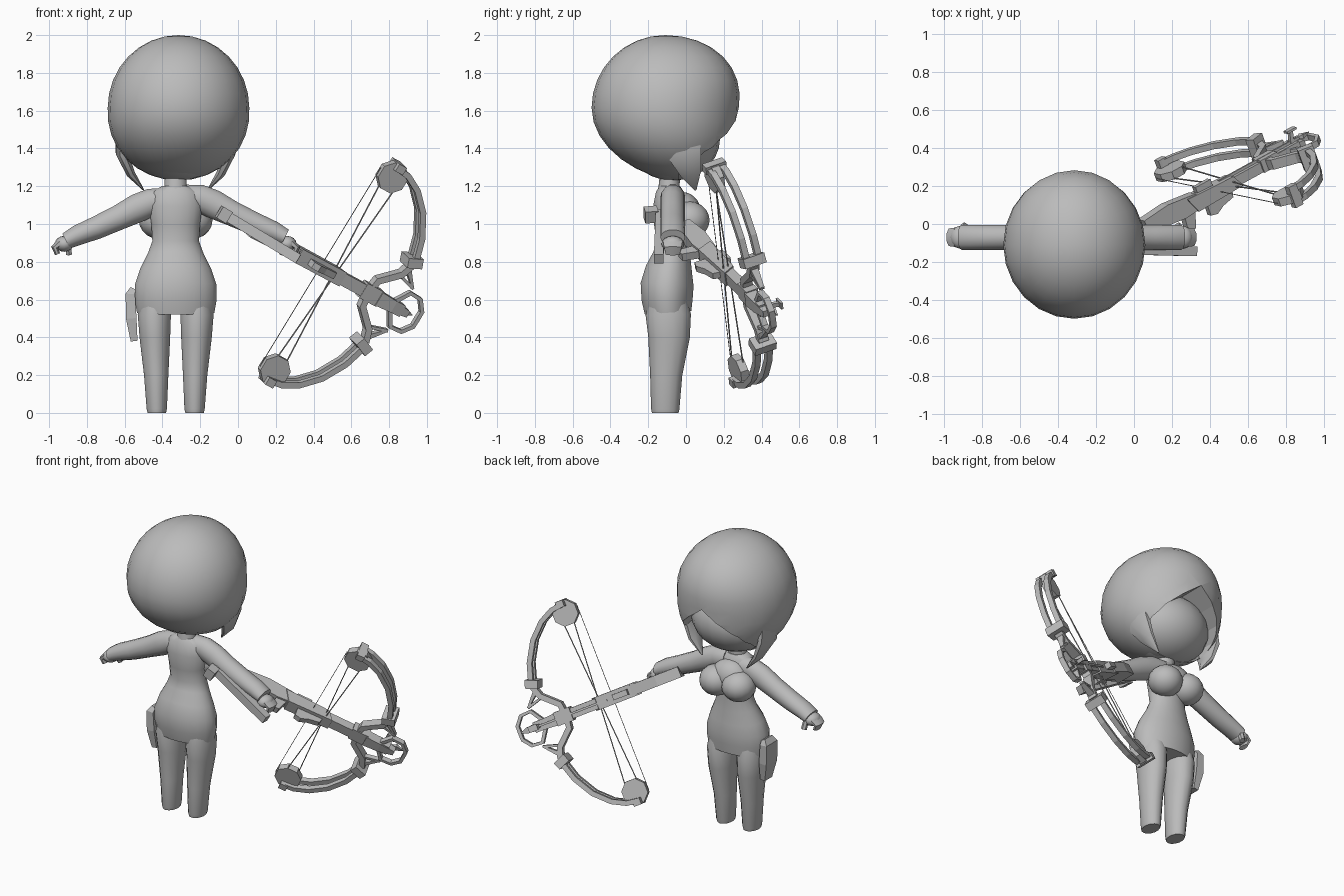
import bpy, bmesh, math
from mathutils import Vector as V

if "Cube" in bpy.data.objects:
    bpy.data.objects.remove(bpy.data.objects["Cube"])

grey = bpy.data.materials.new("plain_grey")
grey.use_nodes = True
grey.diffuse_color = (0.5, 0.5, 0.5, 1)
grey.node_tree.nodes["Principled BSDF"].inputs["Base Color"].default_value = (0.5, 0.5, 0.5, 1)

Y = V((0, 1, 0))
MID = -0.33  # centre line of the figure


def finish(name, bm, smooth=True):
    bmesh.ops.recalc_face_normals(bm, faces=bm.faces)
    mesh = bpy.data.meshes.new(name)
    bm.to_mesh(mesh)
    bm.free()
    obj = bpy.data.objects.new(name, mesh)
    bpy.context.collection.objects.link(obj)
    mesh.materials.append(grey)
    if smooth:
        bpy.ops.object.select_all(action='DESELECT')
        obj.select_set(True)
        bpy.context.view_layer.objects.active = obj
        bpy.ops.object.shade_smooth_by_angle(angle=math.radians(45))
    return obj


def sweep(name, path, sizes, sides=14, up=Y, smooth=True):
    """Tube along a path; each size is (half width, half depth along up)."""
    path = [V(p) for p in path]
    if isinstance(sizes, tuple):
        sizes = [sizes] * len(path)
    bm = bmesh.new()
    rings = []
    grow = math.sqrt(2) if sides == 4 else 1
    for i, p in enumerate(path):
        t = (path[min(i + 1, len(path) - 1)] - path[max(i - 1, 0)]).normalized()
        across = t.cross(up).normalized()
        deep = across.cross(t)
        ring = []
        for k in range(sides):
            ang = math.tau * (k + 0.5) / sides
            ring.append(bm.verts.new(p + across * (math.cos(ang) * sizes[i][0] * grow)
                                     + deep * (math.sin(ang) * sizes[i][1] * grow)))
        rings.append(ring)
    for a, b in zip(rings, rings[1:]):
        for k in range(sides):
            j = (k + 1) % sides
            bm.faces.new((a[k], a[j], b[j], b[k]))
    bm.faces.new(rings[0])
    bm.faces.new(rings[-1])
    return finish(name, bm, smooth)


def prism(name, points, vec):
    bm = bmesh.new()
    face = bm.faces.new([bm.verts.new(p) for p in points])
    new = bmesh.ops.extrude_face_region(bm, geom=[face])["geom"]
    bmesh.ops.translate(bm, vec=vec, verts=[g for g in new if isinstance(g, bmesh.types.BMVert)])
    return finish(name, bm, False)


def ball(name, centre, radii, u=20, v=14, warp=None):
    bm = bmesh.new()
    bmesh.ops.create_uvsphere(bm, u_segments=u, v_segments=v, radius=1)
    for vert in bm.verts:
        c = vert.co
        if warp:
            warp(c)
        vert.co = V([centre[i] + c[i] * radii[i] for i in range(3)])
    return finish(name, bm)


# Hair: rounded bob, full at the fringe, pulled forward at the nape, with the face opening cut out
def bob(c):
    if c.z < 0:
        c.y += 0.22 * c.z * c.z
        c.x *= 1 - 0.06 * c.z
    elif c.y > 0:
        c.y *= 1 + 0.15 * c.z


hair = ball("hair", (-0.315, -0.11, 1.615), (0.375, 0.39, 0.385), 24, 16, bob)
half = [(0.12, 1.53), (0.21, 1.45), (0.25, 1.38), (0.25, 1.1)]
outline = [(0, 1.62)] + half + [(-x, z) for x, z in reversed(half)]
cutter = prism("face_cutter", [V((-0.315 + x, -0.04, z)) for x, z in outline], Y * 0.6)
cutter.hide_render = True
mod = hair.modifiers.new("face_opening", 'BOOLEAN')
mod.operation, mod.object, mod.solver = 'DIFFERENCE', cutter, 'EXACT'
bpy.context.view_layer.objects.active = hair
bpy.ops.object.modifier_apply(modifier=mod.name)
bpy.data.objects.remove(cutter)

# Face and neck
ball("face", (-0.32, -0.07, 1.45), (0.28, 0.25, 0.22))
sweep("neck", [(MID, -0.09, 1.12), (MID, -0.09, 1.2), (MID, -0.08, 1.3)],
      [(0.075, 0.07), (0.06, 0.055), (0.06, 0.055)])

# Torso, from hips to shoulders: height, half width, centre y, half depth
torso = [(0.53, 0.207, -0.095, 0.125), (0.6, 0.22, -0.1, 0.137), (0.68, 0.218, -0.1, 0.142),
         (0.76, 0.19, -0.09, 0.125), (0.84, 0.15, -0.075, 0.1), (0.91, 0.125, -0.07, 0.088),
         (1.0, 0.13, -0.075, 0.095), (1.1, 0.145, -0.085, 0.09), (1.17, 0.125, -0.085, 0.075),
         (1.2, 0.075, -0.085, 0.055)]
sweep("torso", [(MID, y, z) for z, a, y, b in torso], [(a, b) for z, a, y, b in torso], 20)
ball("chest", (MID, -0.02, 1.06), (0.13, 0.1, 0.11), 16, 10)

# Limbs and paired parts
for s, side in ((1, "left"), (-1, "right")):
    def at(x, y, z):
        return V((MID + s * x, y, z))

    leg = [(0, 0.1, -0.11, 0.05, 0.07), (0.02, 0.1, -0.11, 0.055, 0.075), (0.2, 0.103, -0.105, 0.066, 0.085),
           (0.4, 0.11, -0.09, 0.083, 0.11), (0.52, 0.113, -0.094, 0.09, 0.12), (0.62, 0.11, -0.095, 0.075, 0.095)]
    sweep(side + "_leg", [at(x, y, z) for z, x, y, a, b in leg], [(a, b) for z, x, y, a, b in leg])
    arm = [(0.05, 1.12, 0.07), (0.13, 1.115, 0.075), (0.2, 1.085, 0.078), (0.3, 1.035, 0.068),
           (0.42, 0.98, 0.062), (0.52, 0.94, 0.055), (0.58, 0.91, 0.045)]
    lift = 0.02 if s > 0 else 0
    sweep(side + "_arm", [at(x, -0.07, z + lift) for x, z, r in arm], [(r, 0.066) for x, z, r in arm])
    ball(side + "_hand", at(0.59, -0.07, 0.895), (0.05, 0.06, 0.042), 12, 8)
    sweep(side + "_fingers", [at(0.61, -0.07, 0.9), at(0.64, -0.07, 0.875), at(0.625, -0.07, 0.84)],
          [(0.025, 0.055), (0.022, 0.05), (0.015, 0.04)], 8)
    sweep(side + "_thumb", [at(0.57, -0.03, 0.9), at(0.565, -0.01, 0.84)], (0.018, 0.02), 6)
    ball(side + "_breast", at(0.085, 0.015, 1.02), (0.11, 0.11, 0.1), 16, 10)
    sweep(side + "_hair_lock", [at(0.29, -0.03, 1.5), at(0.285, -0.01, 1.38), at(0.24, 0.025, 1.27), at(0.17, 0.05, 1.18)],
          [(0.03, 0.1), (0.035, 0.1), (0.025, 0.06), (0.004, 0.006)], 8)

# Thigh pouch and forearm bar
sweep("thigh_pouch", [(-0.55, -0.09, 0.38), (-0.565, -0.09, 0.5), (-0.57, -0.09, 0.63), (-0.555, -0.09, 0.66)],
      [(0.018, 0.04), (0.028, 0.06), (0.025, 0.06), (0.015, 0.04)], 4, smooth=False)
sweep("forearm_bar", [(-0.08, -0.135, 1.055), (0.32, -0.145, 0.815)], (0.027, 0.025), 4, smooth=False)
sweep("bar_end", [(-0.1, -0.19, 1.065), (-0.05, -0.18, 1.035)], (0.035, 0.035), 4, smooth=False)

# Crossbow frame: u along the rail, v along the limbs, n towards the trigger side
U = V((1, 0.55, -0.54)).normalized()
W = V((0.5, -0.115, 0.857))
W = (W - U * W.dot(U)).normalized()
N = U.cross(W)
ORIGIN = V((0.5, 0.21, 0.74))


def bow(u, v, n=0.0):
    return ORIGIN + U * u + W * v + N * n


def bar(name, pts, size):
    return sweep(name, [bow(*p) for p in pts], size, 4, N, False)


def plate(name, profile, half_width):
    return prism(name, [bow(u, -half_width, n) for u, n in profile], W * (2 * half_width))


# Stock, rail, trigger and bolt
plate("stock", [(-0.56, -0.06), (-0.4, -0.075), (-0.22, -0.055), (-0.2, 0.03), (-0.32, 0.04), (-0.42, 0.03), (-0.55, 0.06)], 0.035)
plate("receiver", [(-0.28, -0.05), (0.02, -0.04), (0.06, 0.03), (-0.24, 0.04)], 0.042)
plate("grip", [(-0.32, 0.02), (-0.25, 0.03), (-0.28, 0.12), (-0.33, 0.12)], 0.022)
plate("trigger_guard", [(-0.17, 0.03), (0.0, 0.03), (-0.01, 0.07), (-0.08, 0.085), (-0.13, 0.11), (-0.17, 0.1)], 0.018)
bar("rail", [(-0.05, 0, -0.005), (0.46, 0, -0.005)], (0.034, 0.028))
bar("front_block", [(0.2, 0, -0.01), (0.31, 0, -0.01)], (0.045, 0.035))
bar("nose", [(0.3, 0), (0.4, 0), (0.5, 0)], [(0.04, 0.032), (0.034, 0.03), (0.018, 0.02)])
bar("sight", [(-0.2, 0, -0.06), (-0.1, 0, -0.06)], (0.018, 0.02))
bar("bolt_shaft", [(-0.05, 0, -0.04), (0.5, 0, -0.04)], (0.007, 0.007))
bar("bolt_tip", [(0.48, 0, -0.04), (0.5, 0, -0.04), (0.55, 0, -0.04)], [(0.006, 0.006), (0.02, 0.012), (0.002, 0.002)])
bar("front_sight", [(0.43, 0, -0.03), (0.45, 0, -0.1)], (0.012, 0.01))
bar("front_sight_top", [(0.42, 0, -0.1), (0.48, 0, -0.1)], (0.02, 0.006))

# Limbs, wheels and braces, mirrored about the rail
limb = [(-0.01, 0.66), (0.07, 0.65), (0.16, 0.605), (0.255, 0.515), (0.33, 0.39), (0.375, 0.25)]
for s, side in ((1, "upper"), (-1, "lower")):
    for n, layer in ((-0.045, "back"), (0.025, "front")):
        bar(f"{side}_limb_{layer}", [(u, s * v, n) for u, v in limb], (0.016, 0.017))
    bar(side + "_limb_tip", [(-0.02, s * 0.665, -0.01), (0.03, s * 0.665, -0.01)], (0.022, 0.06))
    bar(side + "_clamp", [(0.355, s * 0.285, -0.01), (0.375, s * 0.235, -0.01)], (0.042, 0.062))
    sweep(side + "_wheel", [bow(0.005, s * 0.602, -0.025), bow(0.005, s * 0.602, 0.02)], (0.086, 0.086), 8, U, False)
    bar(side + "_riser", [(0.375, s * 0.24, -0.01), (0.35, s * 0.17, -0.01), (0.25, s * 0.08, -0.01), (0.24, 0, -0.01)],
        (0.018, 0.028))
    bar(side + "_spike", [(0.37, s * 0.21, -0.01), (0.455, s * 0.13, -0.01)], [(0.014, 0.022), (0.005, 0.012)])
    bar(side + "_spike_brace", [(0.455, s * 0.13, -0.01), (0.35, s * 0.16, -0.01)], (0.008, 0.015))
    bar(side + "_stirrup", [(0.4, s * 0.03), (0.45, s * 0.105), (0.52, s * 0.1), (0.565, s * 0.045), (0.565, 0)], (0.011, 0.017))
    # Cables crossing between the wheels
    bar(side + "_cable", [(0.05, s * 0.56, s * 0.015), (-0.03, s * -0.58, s * 0.015)], (0.0028, 0.0028))
bar("bow_string", [(-0.08, 0.62), (-0.08, -0.62)], (0.0016, 0.0016))
